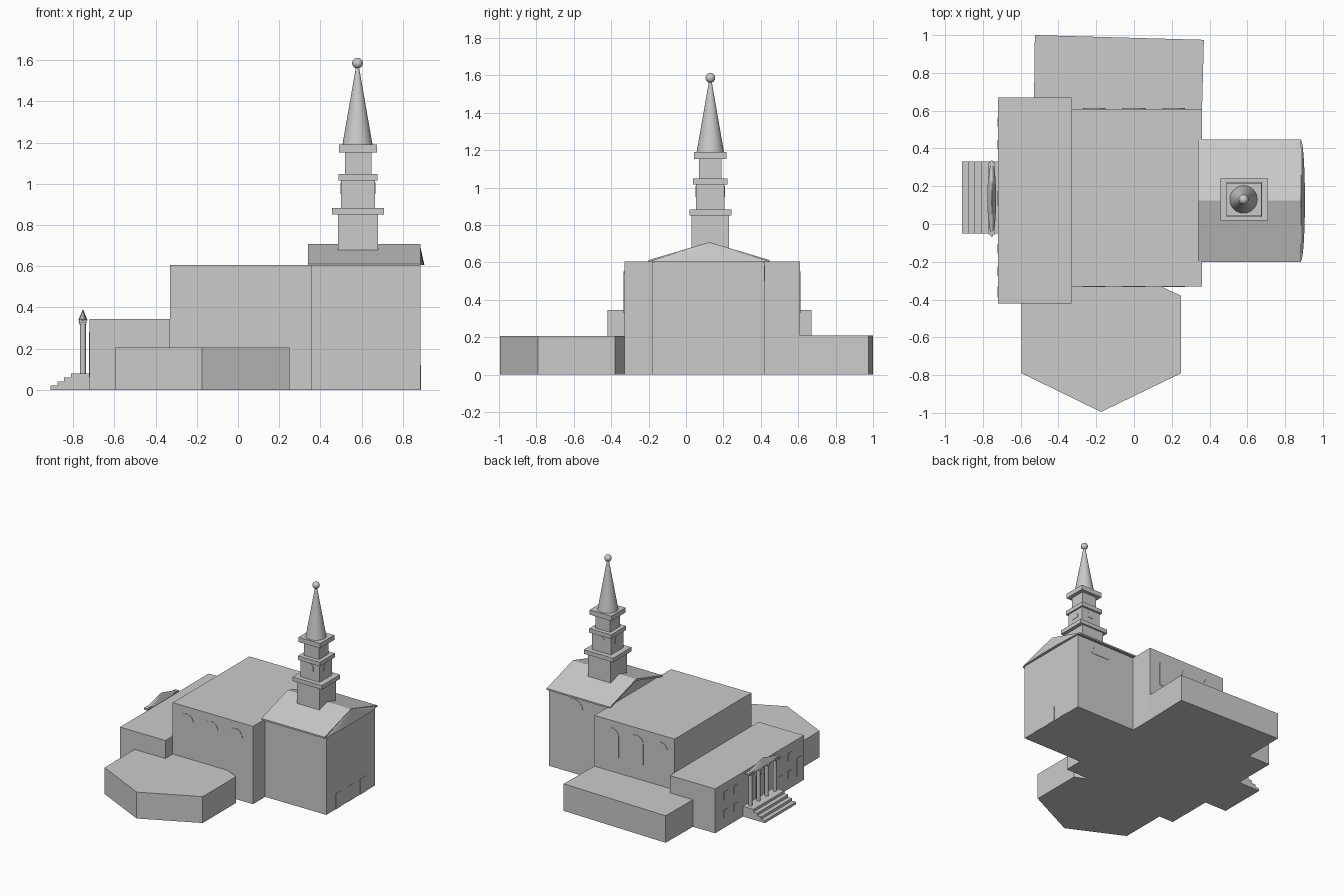
import bpy, bmesh
from math import sin, cos, pi
from mathutils import Vector

cube = bpy.data.objects.get("Cube")
if cube:
    bpy.data.objects.remove(cube)

grey = bpy.data.materials.new("plain grey")
grey.use_nodes = True
grey.diffuse_color = (0.6, 0.6, 0.6, 1)
bsdf = grey.node_tree.nodes["Principled BSDF"]
bsdf.inputs["Base Color"].default_value = grey.diffuse_color
bsdf.inputs["Roughness"].default_value = 0.8


def finish(name, bm):
    bmesh.ops.recalc_face_normals(bm, faces=bm.faces)
    mesh = bpy.data.meshes.new(name)
    bm.to_mesh(mesh)
    bm.free()
    mesh.materials.append(grey)
    obj = bpy.data.objects.new(name, mesh)
    bpy.context.collection.objects.link(obj)
    return obj


def extrude(name, points, vector):
    """Solid made by sweeping a flat outline along a vector."""
    bm = bmesh.new()
    face = bm.faces.new([bm.verts.new(p) for p in points])
    out = bmesh.ops.extrude_face_region(bm, geom=[face], use_keep_orig=True)
    moved = [g for g in out["geom"] if isinstance(g, bmesh.types.BMVert)]
    bmesh.ops.translate(bm, verts=moved, vec=vector)
    return finish(name, bm)


def box(name, x0, x1, y0, y1, z0, z1):
    return extrude(name, [(x0, y0, z0), (x1, y0, z0), (x1, y1, z0), (x0, y1, z0)],
                   (0, 0, z1 - z0))


def footprint(name, outline, height):
    return extrude(name, [(x, y, 0) for x, y in outline], (0, 0, height))


def arch(name, base, normal, radius, straight):
    """Thin round-topped plate on a wall; base is its bottom centre."""
    base, n = Vector(base), Vector(normal)
    side = n.cross(Vector((0, 0, 1)))
    pts = [base + side * radius * cos(a) + Vector((0, 0, straight + radius * sin(a)))
           for a in [pi * i / 12 for i in range(13)]]
    if straight:
        pts += [base - side * radius, base + side * radius]
    return extrude(name, [p - n * 0.002 for p in pts], n * 0.005)


def round_part(name, sides, r0, r1, centre, height):
    bm = bmesh.new()
    bmesh.ops.create_cone(bm, cap_ends=True, segments=sides, radius1=r0, radius2=r1, depth=height)
    bmesh.ops.translate(bm, verts=bm.verts, vec=Vector(centre) + Vector((0, 0, height / 2)))
    return finish(name, bm)


def smooth(obj):
    bpy.ops.object.select_all(action='DESELECT')
    obj.select_set(True)
    bpy.context.view_layer.objects.active = obj
    bpy.ops.object.shade_smooth_by_angle()


def bowed_pediment(name, apex, half, base_z, bulge, centre_y):
    """Triangular pediment whose base bows outward along x."""
    bm = bmesh.new()
    top = bm.verts.new(apex)
    n = 12
    arc = [bm.verts.new((apex[0] + bulge * sin(pi * i / n),
                         centre_y - half * cos(pi * i / n), base_z)) for i in range(n + 1)]
    for a, b in zip(arc, arc[1:]):
        bm.faces.new((top, a, b))
    bm.faces.new((top, arc[0], arc[-1]))
    bm.faces.new(arc)
    return finish(name, bm)


# Main building masses
box("main_hall", -0.33, 0.36, -0.33, 0.61, 0, 0.605)
box("entrance_wing", -0.72, -0.33, -0.42, 0.67, 0, 0.345)
footprint("rear_annex", [(-0.53, 0.6), (-0.525, 1), (0.37, 0.975), (0.36, 0.6)], 0.21)
footprint("front_annex", [(-0.595, -0.33), (-0.595, -0.79), (-0.175, -0.995),
                          (0.25, -0.79), (0.25, -0.38), (0.14, -0.33)], 0.205)
box("tower_block", 0.36, 0.885, -0.18, 0.42, 0, 0.603)

# Gabled roof of the tower block
ridge_y = 0.125
extrude("gable_fill", [(0.36, -0.18, 0.6), (0.36, 0.42, 0.6), (0.36, ridge_y, 0.69)], (0.52, 0, 0))
for label, eave in (("front", -0.2), ("rear", 0.447)):
    extrude(label + "_roof_slope", [(0.34, eave, 0.6), (0.34, eave, 0.612),
            (0.34, ridge_y, 0.708), (0.34, ridge_y, 0.694)], (0.545, 0, 0))
bowed_pediment("tower_pediment", (0.883, ridge_y, 0.705), 0.322, 0.605, 0.022, ridge_y)

# Steeple: stacked stages and cornices
sx, sy = 0.583, 0.13
stages = [("base", 0.097, 0.1, 0.6, 0.85), ("lower_cornice", 0.126, 0.112, 0.85, 0.882),
          ("belfry", 0.082, 0.076, 0.882, 1.015), ("middle_cornice", 0.094, 0.092, 1.015, 1.047),
          ("lantern", 0.064, 0.06, 1.047, 1.153), ("upper_cornice", 0.093, 0.087, 1.153, 1.19)]
for name, hx, hy, z0, z1 in stages:
    box("steeple_" + name, sx - hx, sx + hx, sy - hy, sy + hy, z0, z1)
smooth(round_part("spire", 32, 0.073, 0.006, (sx - 0.003, sy, 1.19), 0.385))
bm = bmesh.new()
bmesh.ops.create_uvsphere(bm, u_segments=24, v_segments=14, radius=0.026)
bmesh.ops.translate(bm, verts=bm.verts, vec=(sx - 0.003, sy, 1.586))
smooth(finish("finial_ball", bm))
for s in (-1, 1):
    arch("belfry_opening_y", (sx, sy + s * 0.076, 0.95), (0, s, 0), 0.027, 0.03)
    arch("belfry_opening_x", (sx + s * 0.082, sy, 0.95), (s, 0, 0), 0.027, 0.03)

# Arched hall windows on both long sides
for wall, n in ((-0.33, -1), (0.61, 1)):
    for x in (-0.21, 0, 0.21):
        arch("hall_window", (x, wall, 0.33), (0, n, 0), 0.06, 0.16)

# Tower block lunette and doors
arch("rear_lunette", (0.67, 0.42, 0.5), (0, 1, 0), 0.08, 0)
for y in (-0.03, 0.12, 0.27):
    box("tower_door", 0.88, 0.888, y - 0.035, y + 0.035, 0, 0.12)

# Portico: steps, columns and pediment
for i in range(4):
    box("portico_step", -0.91 + 0.033 * i, -0.72, -0.05, 0.33, 0.02 * i, 0.02 * (i + 1))
px, py = -0.753, 0.135
for k in range(4):
    y = py + (k - 1.5) * 0.1
    smooth(round_part("portico_column", 16, 0.014, 0.014, (px, y, 0.08), 0.25))
    box("column_capital", px - 0.018, px + 0.018, y - 0.018, y + 0.018, 0.318, 0.335)
box("portico_beam", px - 0.016, px + 0.016, py - 0.19, py + 0.19, 0.328, 0.342)
for bulge in (-0.023, 0.023):
    bowed_pediment("portico_pediment", (px, py, 0.392), 0.205, 0.336, bulge, py)

# Small windows and a side door on the entrance wing
for y in (-0.25, -0.13, 0.42, 0.54):
    for z in (0.08, 0.22):
        box("wing_window", -0.723, -0.715, y - 0.025, y + 0.025, z, z + 0.06)
box("wing_side_door", -0.723, -0.715, -0.39, -0.33, 0.06, 0.2)
box("portico_door", -0.723, -0.715, py - 0.04, py + 0.04, 0.08, 0.25)
